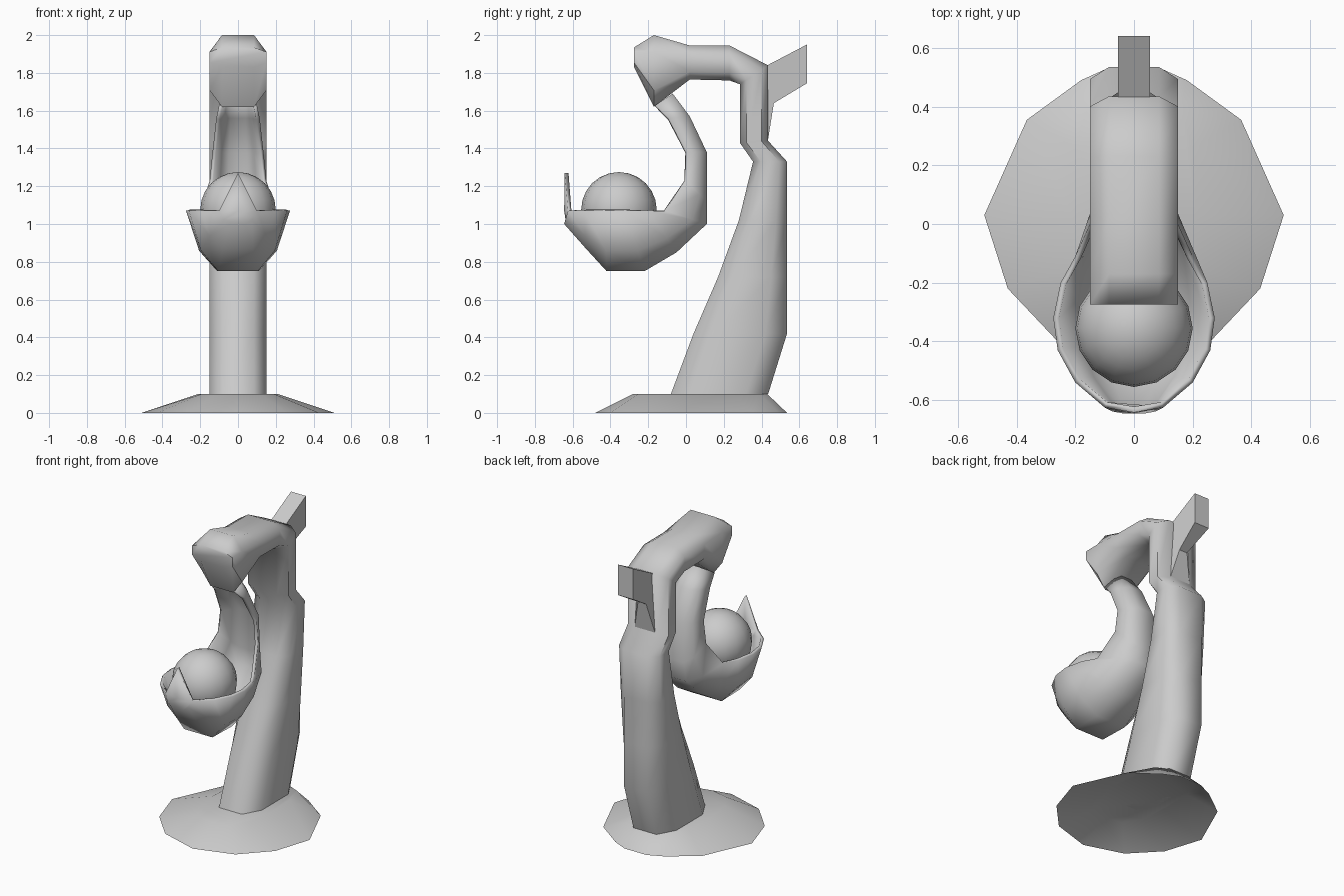
import bpy, bmesh
from math import radians

if "Cube" in bpy.data.objects:
    bpy.data.objects.remove(bpy.data.objects["Cube"])


def finish(name, bm, angle):
    bmesh.ops.recalc_face_normals(bm, faces=bm.faces[:])
    me = bpy.data.meshes.new(name)
    bm.to_mesh(me)
    bm.free()
    ob = bpy.data.objects.new(name, me)
    bpy.context.collection.objects.link(ob)
    bpy.ops.object.select_all(action='DESELECT')
    ob.select_set(True)
    bpy.context.view_layer.objects.active = ob
    bpy.ops.object.shade_smooth_by_angle(angle=radians(angle))
    return ob


def loft(bm, rings, closed=True, caps=()):
    rows = [[bm.verts.new(p) for p in r] for r in rings]
    n = len(rows[0])
    for a, b in zip(rows, rows[1:]):
        for i in range(n if closed else n - 1):
            j = (i + 1) % n
            bm.faces.new((a[i], a[j], b[j], b[i]))
    for c in caps:
        bm.faces.new(rows[c])
    return rows


def mirrored(half, z):
    right = [(x, y, z) for x, y in half]
    left = [(-x, y, z) for x, y in reversed(half) if x > 0]
    return right + left


# Base: flared low-poly foot, open underneath
outer = [(0, -.48), (.26, -.40), (.43, -.22), (.51, .03), (.365, .355), (.18, .49), (.08, .535)]
inner = [(0, -.28), (.12, -.25), (.19, -.14), (.21, .03), (.2, .26), (.16, .39), (.07, .43)]
bm = bmesh.new()
loft(bm, [mirrored(outer, 0), mirrored(inner, .1)], caps=(-1,))
finish("base", bm, 60)

# Column bending over into the head: (front y, front z, back y, back z)
stations = [
    (-.08, .10, .435, .10), (.04, .42, .535, .42), (.17, .72, .535, .72),
    (.28, 1.02, .535, 1.02), (.355, 1.33, .535, 1.33), (.285, 1.43, .435, 1.44),
    (.285, 1.74, .435, 1.84), (.23, 1.76, .23, 1.945), (.02, 1.765, .02, 1.945),
    (-.17, 1.62, -.17, 2.0), (-.275, 1.83, -.275, 1.935)]
octagon = [(-.085, 0), (.085, 0), (.15, .23), (.15, .77), (.085, 1), (-.085, 1), (-.15, .77), (-.15, .23)]
bm = bmesh.new()
loft(bm, [[(x, fy + (by - fy) * t, fz + (bz - fz) * t) for x, t in octagon]
          for fy, fz, by, bz in stations], caps=(0, -1))
finish("column_and_head", bm, 62)

# Scoop with trough-shaped handle: (rim y, rim z, half width, spine y, spine z)
scoop = [
    (-.16, 1.63, .10, -.07, 1.69), (-.09, 1.56, .115, .02, 1.57), (.005, 1.38, .135, .11, 1.38),
    (0, 1.23, .15, .11, 1.12), (-.11, 1.07, .2, .11, 1.0), (-.2, 1.07, .25, -.05, .85),
    (-.32, 1.07, .275, -.22, .75), (-.43, 1.07, .26, -.42, .75),
    (-.54, 1.07, .2, -.53, .87), (-.625, 1.07, .1, -.645, 1.0)]
trough = [(-1, 0), (-.75, .66), (-.4, 1), (.4, 1), (.75, .66), (1, 0)]
bm = bmesh.new()
rows = loft(bm, [[(s * w, ry + (sy - ry) * t, rz + (sz - rz) * t) for s, t in trough]
                 for ry, rz, w, sy, sz in scoop], closed=False)
# Pointed lip at the front of the scoop
lip = rows[-1]
rim_mid = bm.verts.new((0, -.645, 1.07))
tip = bm.verts.new((0, -.642, 1.27))
bm.faces.new([rim_mid] + lip[::-1])
bm.faces.new((lip[0], rim_mid, tip))
bm.faces.new((rim_mid, lip[-1], tip))
ob = finish("scoop", bm, 60)
# make the normals point outwards so the shell thickens inwards
low = min(ob.data.polygons, key=lambda p: p.center.z)
if low.normal.z > 0:
    ob.data.flip_normals()
mod = ob.modifiers.new("shell", 'SOLIDIFY')
mod.thickness = .02
mod.offset = -1

# Ball resting in the scoop
bm = bmesh.new()
bmesh.ops.create_uvsphere(bm, u_segments=16, v_segments=12, radius=.2)
bmesh.ops.translate(bm, vec=(0, -.355, 1.075), verts=bm.verts[:])
finish("ball", bm, 60)

# Rear lever with a flared foot: (half width, y, z)
lever = [(.055, .43, 1.84), (.055, .64, 1.95), (.055, .64, 1.745), (.03, .465, 1.64), (.075, .435, 1.45)]
bm = bmesh.new()
loft(bm, [[(s * w, y, z) for w, y, z in lever] for s in (-1, 1)], caps=(0, -1))
finish("rear_lever", bm, 20)
